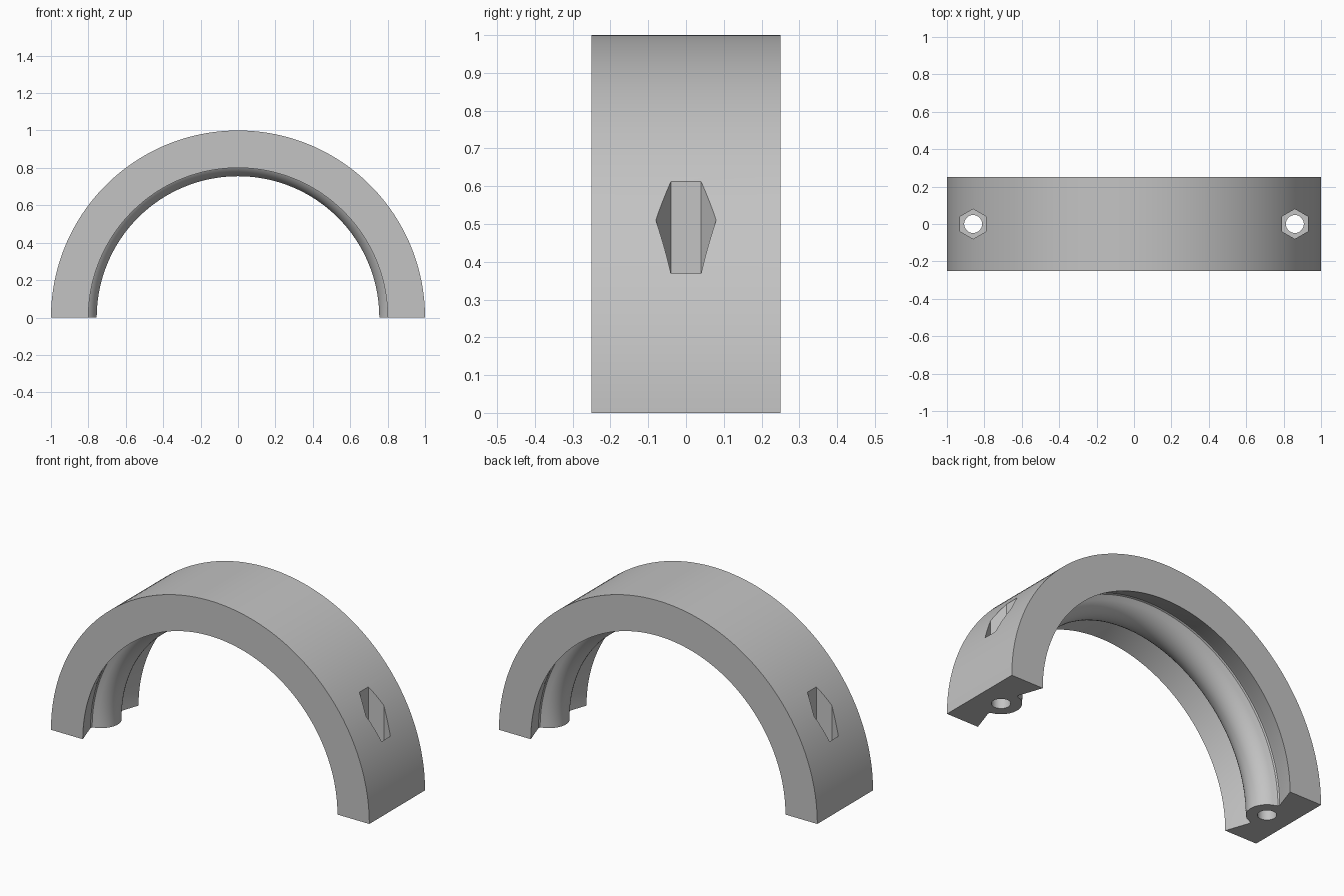
import bpy, bmesh, math

if "Cube" in bpy.data.objects:
    bpy.data.objects.remove(bpy.data.objects["Cube"])

SEGMENTS = 96
BOLT_X = 0.86

grey = bpy.data.materials.new("plain grey")
grey.diffuse_color = (0.55, 0.55, 0.55, 1)
grey.use_nodes = True
grey.node_tree.nodes["Principled BSDF"].inputs["Base Color"].default_value = grey.diffuse_color


def new_object(name, bm):
    bmesh.ops.recalc_face_normals(bm, faces=bm.faces[:])
    mesh = bpy.data.meshes.new(name)
    bm.to_mesh(mesh)
    bm.free()
    mesh.materials.append(grey)
    ob = bpy.data.objects.new(name, mesh)
    bpy.context.collection.objects.link(ob)
    return ob


def prism(name, x, radius, sides, z0, z1, turn=0.0):
    bm = bmesh.new()
    ring = [bm.verts.new((x + radius * math.cos(turn + 2 * math.pi * i / sides),
                          radius * math.sin(turn + 2 * math.pi * i / sides), z0))
            for i in range(sides)]
    face = bm.faces.new(ring)
    top = bmesh.ops.extrude_face_region(bm, geom=[face])["geom"]
    bmesh.ops.translate(bm, vec=(0, 0, z1 - z0),
                        verts=[v for v in top if isinstance(v, bmesh.types.BMVert)])
    return new_object(name, bm)


# Section (y, radius): sloped lip, filleted groove, round central rib
side = [(0.25, 1.0), (0.25, 0.80), (0.138, 0.838), (0.126, 0.843),
        (0.115, 0.846), (0.106, 0.842)]
rib = [(0.105 * math.sin(math.radians(t)), 0.86 - 0.105 * math.cos(math.radians(t)))
       for t in range(75, -76, -10)]
section = side + rib + [(-y, r) for y, r in reversed(side)]

# Half ring: section swept through 180 degrees
bm = bmesh.new()
rings = []
for i in range(SEGMENTS + 1):
    a = math.pi * i / SEGMENTS
    rings.append([bm.verts.new((r * math.cos(a), y, r * math.sin(a))) for y, r in section])
n = len(section)
for p, q in zip(rings, rings[1:]):
    for j in range(n):
        k = (j + 1) % n
        bm.faces.new((p[j], p[k], q[k], q[j]))
bm.faces.new(rings[0])
bm.faces.new(rings[-1])
clamp = new_object("half_ring_clamp", bm)

# Bolt holes and hexagonal nut pockets on both feet
bpy.context.view_layer.objects.active = clamp
clamp.select_set(True)
for s, label in ((-1, "left"), (1, "right")):
    cutters = [prism(label + "_bolt_hole_cutter", s * BOLT_X, 0.048, 32, -0.1, 0.4),
               prism(label + "_nut_pocket_cutter", s * BOLT_X, 0.08, 6, 0.2, 0.9, math.pi / 2)]
    for cutter in cutters:
        mod = clamp.modifiers.new(cutter.name, "BOOLEAN")
        mod.operation = "DIFFERENCE"
        mod.solver = "EXACT"
        mod.object = cutter
        bpy.ops.object.modifier_apply(modifier=mod.name)
        bpy.data.objects.remove(cutter)

# Smooth curved surfaces, crisp edges
bpy.ops.object.shade_smooth_by_angle(angle=math.radians(30))
